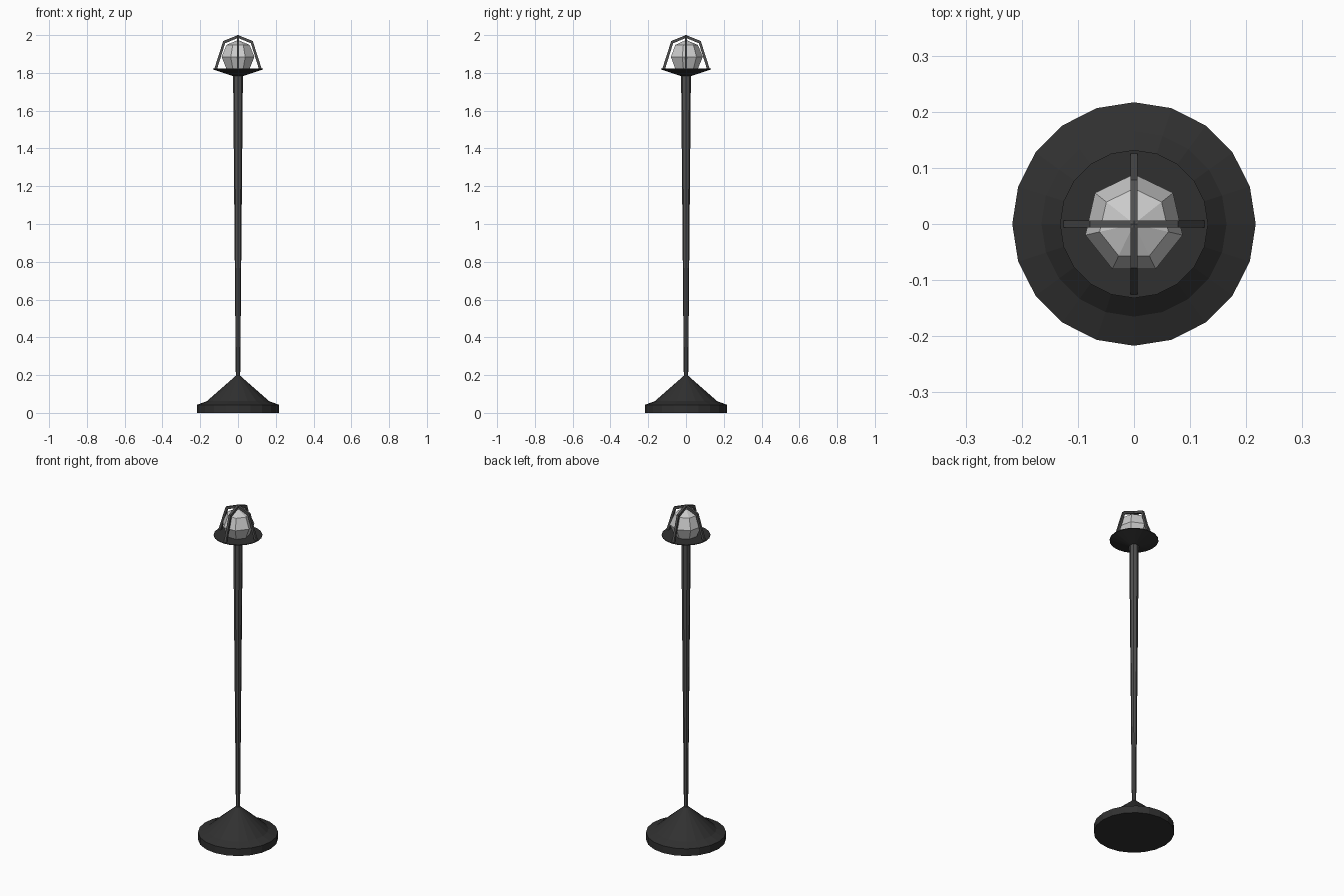
import bpy, bmesh
from math import cos, sin, pi

if "Cube" in bpy.data.objects:
    bpy.data.objects.remove(bpy.data.objects["Cube"])


def material(name, v):
    m = bpy.data.materials.new(name)
    m.diffuse_color = (v, v, v, 1)
    m.use_nodes = True
    m.node_tree.nodes["Principled BSDF"].inputs["Base Color"].default_value = m.diffuse_color
    return m


dark, grey, glass = material("dark_metal", 0.03), material("grey_metal", 0.08), material("glass", 0.6)


def finish(name, bm, mat):
    bmesh.ops.recalc_face_normals(bm, faces=bm.faces)
    mesh = bpy.data.meshes.new(name)
    bm.to_mesh(mesh)
    bm.free()
    mesh.materials.append(mat)
    ob = bpy.data.objects.new(name, mesh)
    bpy.context.collection.objects.link(ob)
    return ob


def lathe(name, profile, sides, mat):
    """Stack of flat-sided rings (radius, z), capped at both ends."""
    bm = bmesh.new()
    rings = [[bm.verts.new((r * cos(2 * pi * i / sides), r * sin(2 * pi * i / sides), z))
              for i in range(sides)] for r, z in profile]
    for a, b in zip(rings, rings[1:]):
        for i in range(sides):
            j = (i + 1) % sides
            bm.faces.new((a[i], a[j], b[j], b[i]))
    bm.faces.new(rings[0])
    bm.faces.new(rings[-1])
    return finish(name, bm, mat)


def arch(name, outer, inner, width, mat):
    """Flat bar bent over the bulb; half outlines are mirrored in x."""
    def full(h):
        return h + [(-x, z) for x, z in reversed(h[:-1])]
    bm = bmesh.new()
    o, n = [[[bm.verts.new((x, y, z)) for x, z in full(h)] for y in (-width / 2, width / 2)]
            for h in (outer, inner)]
    loops = [o[0], o[1], n[1], n[0]]
    for k in range(4):
        a, b = loops[k], loops[(k + 1) % 4]
        for i in range(len(a) - 1):
            bm.faces.new((a[i], a[i + 1], b[i + 1], b[i]))
    for e in (0, -1):
        bm.faces.new([l[e] for l in loops])
    return finish(name, bm, mat)


# Weighted foot, tapered pole and lamp dish
lathe("base", [(0.217, 0), (0.217, 0.043), (0.165, 0.062), (0.01, 0.198)], 20, dark)
lathe("pole", [(0.0115, 0.17), (0.026, 1.79)], 8, grey)
lathe("lamp_dish", [(0.026, 1.783), (0.132, 1.818), (0.132, 1.822)], 20, dark)

# Seven-sided glass bulb
bm = bmesh.new()
bmesh.ops.create_uvsphere(bm, u_segments=7, v_segments=4, radius=0.089)
bmesh.ops.translate(bm, verts=bm.verts, vec=(0, 0, 1.885))
finish("bulb", bm, glass)

# Two crossed guard bars
for i, name in enumerate(("guard_bar_x", "guard_bar_y")):
    bar = arch(name, [(0.126, 1.82), (0.078, 1.969), (0, 2.0)],
               [(0.111, 1.82), (0.068, 1.957), (0, 1.985)], 0.013, grey)
    bar.rotation_euler.z = i * pi / 2
